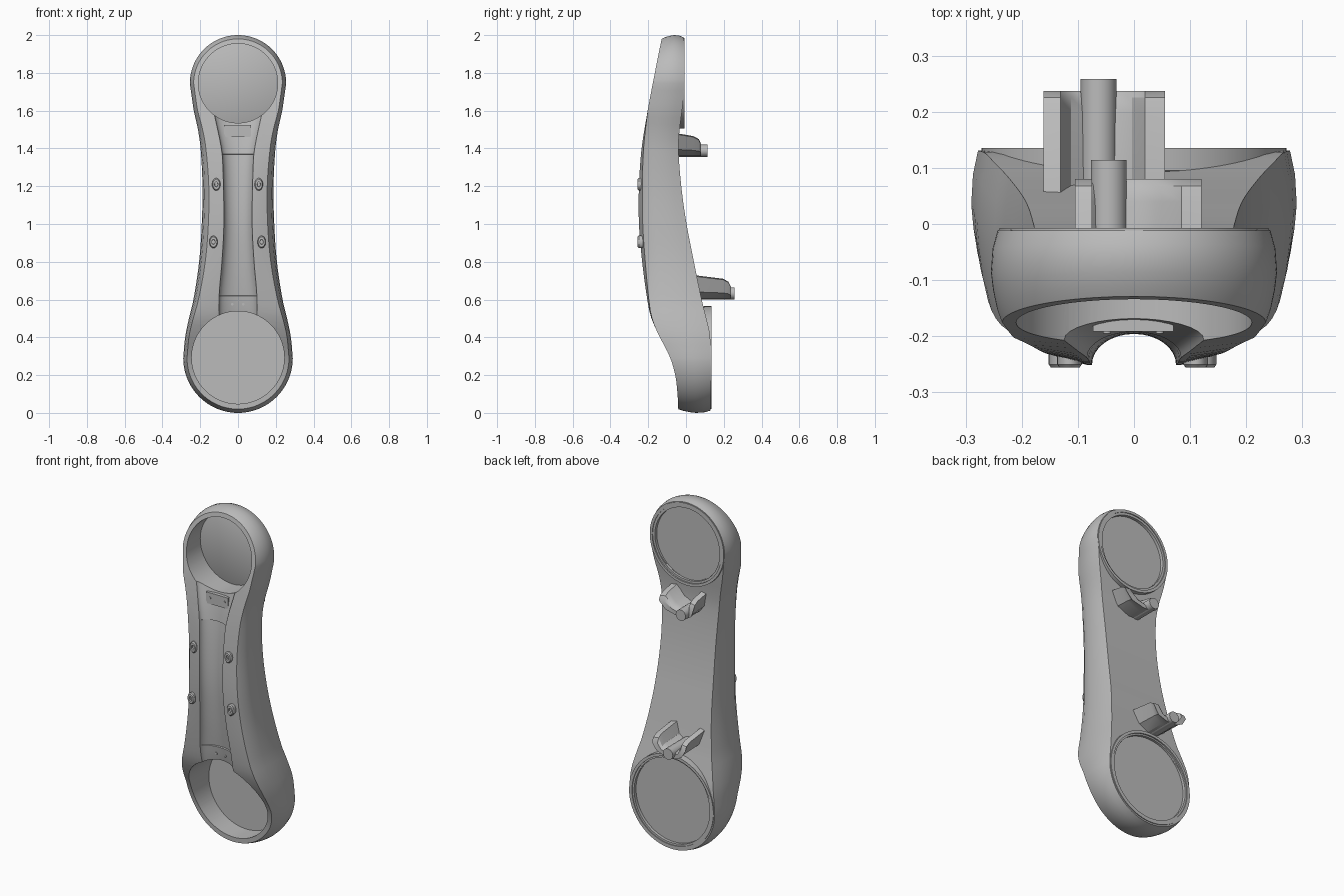
import bpy, bmesh, math
from mathutils import Vector

cube = bpy.data.objects.get("Cube")
if cube:
    bpy.data.objects.remove(cube, do_unlink=True)

grey = bpy.data.materials.new("plain_grey")
grey.use_nodes = True
grey.diffuse_color = (0.5, 0.5, 0.5, 1)
grey.node_tree.nodes["Principled BSDF"].inputs["Base Color"].default_value = (0.5, 0.5, 0.5, 1)


def curve(table, z):
    """Smooth interpolation through (z, value) pairs."""
    z = min(max(z, table[0][0]), table[-1][0])
    i = max(k for k in range(len(table) - 1) if table[k][0] <= z)

    def slope(k):
        a, b = table[max(k - 1, 0)], table[min(k + 1, len(table) - 1)]
        return (b[1] - a[1]) / (b[0] - a[0])
    (z0, v0), (z1, v1) = table[i], table[i + 1]
    h = z1 - z0
    t = (z - z0) / h
    return (v0 * (1 + 2 * t) * (1 - t) ** 2 + slope(i) * h * t * (1 - t) ** 2
            + v1 * t * t * (3 - 2 * t) + slope(i + 1) * h * t * t * (t - 1))


def finish(name, bm):
    bmesh.ops.remove_doubles(bm, verts=bm.verts, dist=0.0002)
    bmesh.ops.recalc_face_normals(bm, faces=bm.faces)
    mesh = bpy.data.meshes.new(name)
    bm.to_mesh(mesh)
    bm.free()
    mesh.materials.append(grey)
    ob = bpy.data.objects.new(name, mesh)
    bpy.context.scene.collection.objects.link(ob)
    return ob


def loft(name, rings):
    """Skin a list of closed rings and cap both ends."""
    bm = bmesh.new()
    rows = [[bm.verts.new(p) for p in ring] for ring in rings]
    n = len(rows[0])
    for a, b in zip(rows, rows[1:]):
        for j in range(n):
            k = (j + 1) % n
            bm.faces.new((a[j], a[k], b[k], b[j]))
    bm.faces.new(rows[0])
    bm.faces.new(rows[-1])
    return finish(name, bm)


def turned(name, x, z, profile, n=64, tall=1.0):
    """Round part along y from (radius, y) pairs."""
    turn = [2 * math.pi * j / n for j in range(n)]
    return loft(name, [[(x + r * math.cos(a), y, z + r * tall * math.sin(a)) for a in turn]
                       for r, y in profile])


def cut(target, cutter):
    cutter.hide_render = True
    mod = target.modifiers.new("cut", 'BOOLEAN')
    mod.operation, mod.solver, mod.object = 'DIFFERENCE', 'EXACT', cutter
    bpy.context.view_layer.objects.active = target
    bpy.ops.object.modifier_apply(modifier=mod.name)
    bpy.data.objects.remove(cutter, do_unlink=True)


# Arm profiles along the height
LOW, LOW_R, TOP, TOP_R = 0.29, 0.29, 1.745, 0.255
WIDTH = [(LOW, LOW_R), (0.4, 0.28), (0.5, 0.26), (0.6, 0.236), (0.8, 0.206), (1.0, 0.192),
         (1.2, 0.188), (1.4, 0.198), (1.5, 0.212), (1.6, 0.234), (TOP, TOP_R)]
FRONT = [(0, -0.04), (0.1, -0.045), (0.2, -0.057), (0.3, -0.087), (0.4, -0.138), (0.5, -0.183),
         (0.6, -0.205), (0.8, -0.232), (1.0, -0.249), (1.2, -0.249), (1.4, -0.235),
         (1.6, -0.203), (1.8, -0.165), (2.0, -0.125)]
BACK = [(0, 0.13), (0.4, 0.128), (0.5, 0.108), (0.6, 0.083), (0.8, 0.042), (1.0, 0.003),
        (1.2, -0.025), (1.4, -0.04), (1.5, -0.034), (1.6, -0.021), (1.7, -0.012), (2.0, -0.012)]
CHANNEL = [(0.45, 0.1), (0.62, 0.1), (0.8, 0.085), (1.0, 0.075), (1.3, 0.08), (1.4, 0.088), (1.6, 0.13)]


def bump(z):
    return math.sin(math.pi * min(max((z - 0.45) / 1.15, 0), 1))


# Arm body: half outline from bottom pole to top pole, wrapped by inset rings
ARC, MID = 24, 40
outline = [Vector((LOW_R * math.sin(a), LOW - LOW_R * math.cos(a)))
           for a in (math.pi / 2 * i / ARC for i in range(ARC))]
for i in range(MID + 1):
    z = LOW + (TOP - LOW) * i / MID
    outline.append(Vector((curve(WIDTH, z), z)))
outline += [Vector((TOP_R * math.cos(a), TOP + TOP_R * math.sin(a)))
            for a in (math.pi / 2 * i / ARC for i in range(1, ARC + 1))]

bm = bmesh.new()
rows = []
for i, p in enumerate(outline):
    if i in (0, len(outline) - 1):
        normal = Vector((0, -1 if i == 0 else 1))
    else:
        t = (outline[i + 1] - outline[i - 1]).normalized()
        normal = Vector((t.y, -t.x))
    b = bump(p.y)
    points = []
    for inset, frac in ((0.012, 0), (0.003, 0.2), (0, 0.45), (0.004, 0.65),
                        (0.011, 0.85), (0.02 + 0.015 * b, 1)):
        q = p - normal * inset
        yb, yf = curve(BACK, q.y), curve(FRONT, q.y) + 0.02 * b
        points.append((max(q.x, 0), yb + (yf - yb) * frac, q.y))
    x, y, z = points[-1]
    points.append((x * 0.55, curve(FRONT, z), z))
    loop = points + [(-x, y, z) for x, y, z in reversed(points)]
    rows.append([bm.verts.new(v) for v in loop])
for a, b in zip(rows, rows[1:]):
    for j in range(len(a)):
        k = (j + 1) % len(a)
        bm.faces.new((a[j], a[k], b[k], b[j]))
body = finish("arm_body", bm)

# Front channel with a rounded floor, deeper in the middle
rings = []
levels = [0.45 + 0.034 * i for i in range(5)] + [0.619, 0.621]
levels += [0.621 + 0.748 * i / 20 for i in range(1, 21)] + [1.371]
levels += [1.371 + 0.229 * i / 6 for i in range(1, 7)]
for z in levels:
    half, yf = curve(CHANNEL, z), curve(FRONT, z)
    depth = 0.055 if 0.62 < z < 1.37 else 0.046
    arc = [(half * math.cos(math.pi * j / 16), yf + depth * math.sin(math.pi * j / 16), z)
           for j in range(17)]
    rings.append([(half, yf - 0.1, z)] + arc + [(-half, yf - 0.1, z)])
cut(body, loft("channel_cutter", rings))

# Round wells through both ends, closed by recessed discs with a rear rim
for label, z, r, rim, disc, rear in (("upper", 1.745, 0.21, 0.24, -0.05, -0.007),
                                     ("lower", 0.293, 0.245, 0.272, 0.08, 0.135)):
    cut(body, turned("well_cutter", 0, z, [(r, -0.4), (r, 0.4)], 96))
    turned(label + "_disc", 0, z, [
        (r + 0.003, disc), (rim, disc + 0.015), (rim, rear), (rim - 0.016, rear),
        (rim - 0.016, rear - 0.008), (r + 0.002, rear - 0.008),
        (r + 0.002, rear - 0.022), (r - 0.01, rear - 0.022)], 96)

# Oval bolts on the rails
for label, z, xs in (("upper", 1.21, (-0.115, 0.11)), ("lower", 0.905, (-0.13, 0.125))):
    for side, x in zip(("right", "left"), xs):
        turned(f"{label}_{side}_bolt", x, z, [
            (0.022, -0.215), (0.022, -0.25), (0.018, -0.256), (0.009, -0.256), (0.008, -0.246)],
            24, 1.5)

# Small plate and its studs in the channel
loft("channel_plate", [[(x, y, z) for x, z in ((-0.073, 1.46), (0.07, 1.46), (0.07, 1.525), (-0.073, 1.525))]
                       for y in (-0.16, -0.192)])
for x, y, z in ((-0.048, -0.192, 1.495), (0.046, -0.192, 1.495),
                (-0.03, -0.158, 0.575), (0.028, -0.158, 0.575)):
    turned("channel_stud", x, z, [(0.007, y + 0.02), (0.007, y - 0.003)], 16)


# Rear cradles: a U-shaped trough with a round peg beneath
def cradle(label, peg_x, left, right, z, start, end, peg_end):
    outer = [(left, 0.1), (left * 0.75, 0.03), (left * 0.3, 0), (right * 0.3, 0),
             (right * 0.75, 0.03), (right, 0.1)]
    inner = [(right - 0.035, 0.105), (right * 0.5, 0.055), (right * 0.2, 0.035),
             (left * 0.2, 0.035), (left * 0.5, 0.055), (left + 0.03, 0.105)]
    rings = []
    for y, squash in ((start, 1.2), (end - 0.04, 1.0), (end - 0.012, 0.85), (end, 0.6)):
        rings.append([(peg_x + x, y, z + h * squash) for x, h in outer + inner])
    loft(label + "_cradle", rings)
    turned(label + "_peg", peg_x, z + 0.028, [(0.032, start), (0.032, peg_end)], 24)


cradle("upper", -0.045, -0.06, 0.165, 1.36, -0.08, 0.08, 0.114)
cradle("lower", -0.063, -0.098, 0.118, 0.605, 0.03, 0.237, 0.258)

# Smooth shading with crisp edges
bpy.ops.object.select_all(action='DESELECT')
for ob in bpy.context.scene.objects:
    if ob.type == 'MESH':
        ob.select_set(True)
        bpy.context.view_layer.objects.active = ob
bpy.ops.object.shade_smooth_by_angle(angle=math.radians(30))
